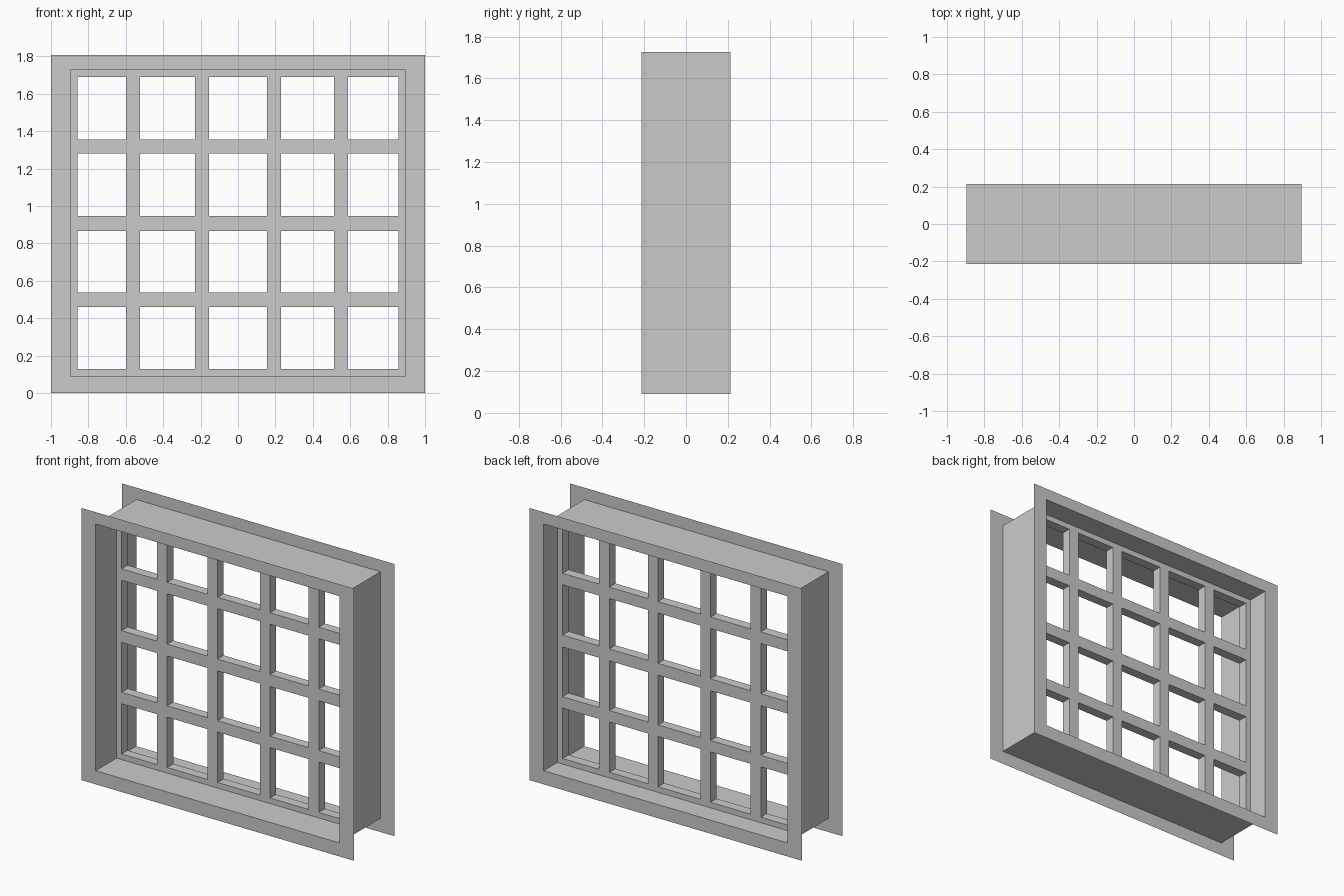
import bpy, bmesh

if "Cube" in bpy.data.objects:
    bpy.data.objects.remove(bpy.data.objects["Cube"])

X, Z0, Z1 = 0.896, 0.09, 1.727      # window opening
TOP, HALF = 1.806, 0.213            # trim height, half wall depth


def make_object(name, bm):
    bmesh.ops.remove_doubles(bm, verts=bm.verts, dist=1e-5)
    bmesh.ops.recalc_face_normals(bm, faces=bm.faces)
    mesh = bpy.data.meshes.new(name)
    bm.to_mesh(mesh)
    bm.free()
    obj = bpy.data.objects.new(name, mesh)
    bpy.context.collection.objects.link(obj)
    return obj


def sheet(name, xs, zs, y, is_hole):
    """Flat upright panel of grid cells with some cells left open."""
    bm = bmesh.new()
    for i in range(len(xs) - 1):
        for j in range(len(zs) - 1):
            if is_hole(i, j):
                continue
            a, b, c, d = xs[i], xs[i + 1], zs[j], zs[j + 1]
            bm.faces.new([bm.verts.new(p) for p in
                          ((a, y, c), (b, y, c), (b, y, d), (a, y, d))])
    return make_object(name, bm)


# Paper-thin trim on the front and back of the wall
for name, y in (("front_trim", -HALF), ("back_trim", HALF)):
    sheet(name, [-1, -X, X, 1], [0, Z0, Z1, TOP], y,
          lambda i, j: i == 1 and j == 1)

# Open box lining the window opening
bm = bmesh.new()
corners = [(-X, Z0), (X, Z0), (X, Z1), (-X, Z1)]
for (xa, za), (xb, zb) in zip(corners, corners[1:] + corners[:1]):
    bm.faces.new([bm.verts.new(p) for p in
                  ((xa, -HALF, za), (xb, -HALF, zb), (xb, HALF, zb), (xa, HALF, za))])
make_object("casing", bm)

# Lattice of bars with 5 by 4 openings
bars_x = [-X, -0.859, -0.598, -0.524, -0.229, -0.154,
          0.156, 0.231, 0.514, 0.589, 0.857, X]
bars_z = [Z0, 0.127, 0.461, 0.537, 0.867, 0.946, 1.28, 1.356, 1.69, Z1]
lattice = sheet("window_lattice", bars_x, bars_z, 0.038,
                lambda i, j: i % 2 == 1 and j % 2 == 1)
solid = lattice.modifiers.new("thickness", 'SOLIDIFY')
solid.thickness = 0.064
solid.offset = 0
